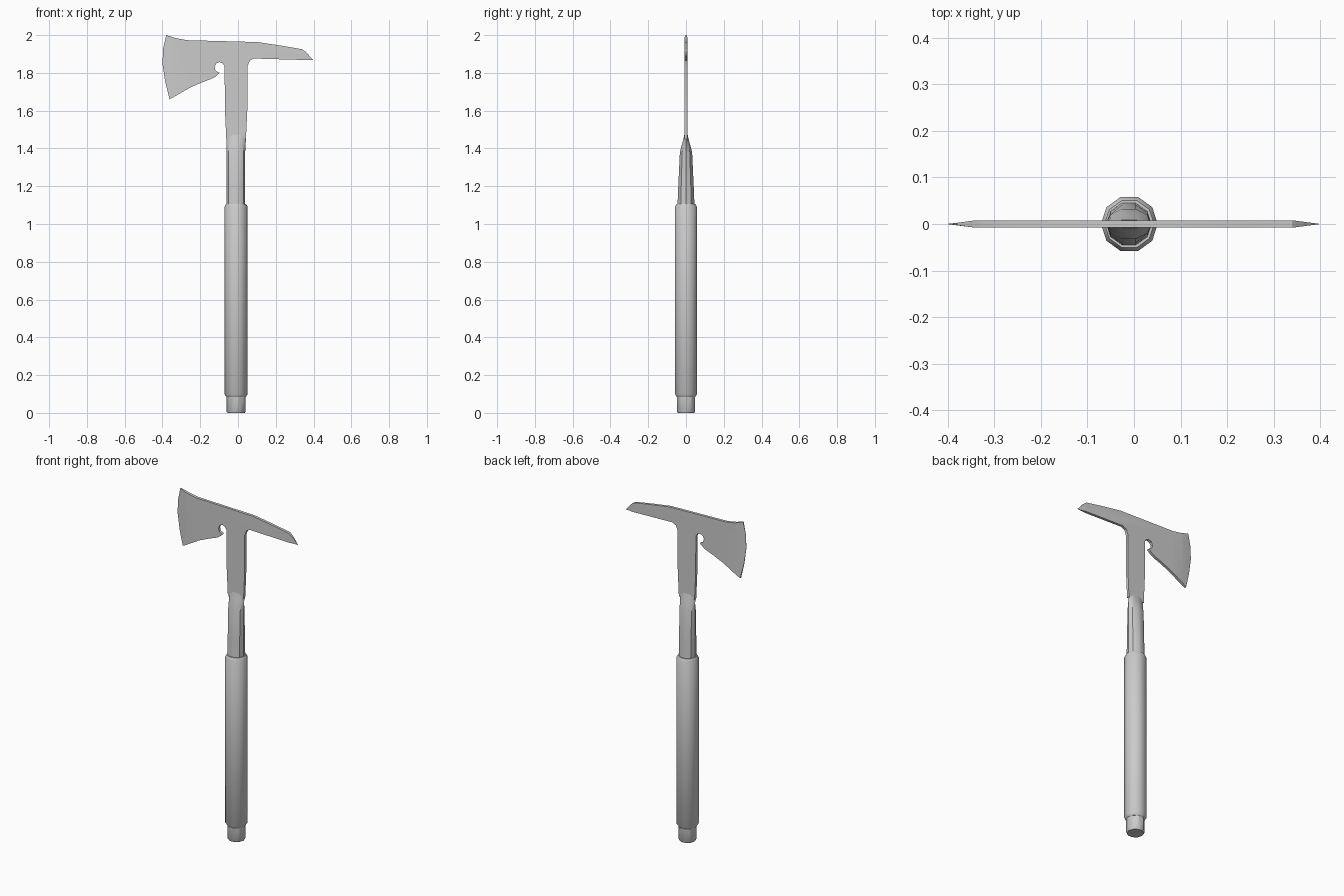
import bpy, bmesh, math
from mathutils import Vector

if "Cube" in bpy.data.objects:
    bpy.data.objects.remove(bpy.data.objects["Cube"])

SIDES = 10
HALF = 0.008  # half thickness of the steel plate


def finish(name, bm, angle=35):
    bmesh.ops.recalc_face_normals(bm, faces=bm.faces[:])
    me = bpy.data.meshes.new(name)
    bm.to_mesh(me)
    bm.free()
    ob = bpy.data.objects.new(name, me)
    bpy.context.collection.objects.link(ob)
    bpy.ops.object.select_all(action='DESELECT')
    ob.select_set(True)
    bpy.context.view_layer.objects.active = ob
    bpy.ops.object.shade_smooth_by_angle(angle=math.radians(angle))
    return ob


def loft(name, rings):
    """Ten-sided tube through rings of (z, centre x, x radius, y radius)."""
    bm = bmesh.new()
    loops = []
    for z, cx, rx, ry in rings:
        loops.append([bm.verts.new((cx + rx * math.cos(i * math.tau / SIDES),
                                    ry * math.sin(i * math.tau / SIDES), z))
                      for i in range(SIDES)])
    for a, b in zip(loops, loops[1:]):
        for i in range(SIDES):
            j = (i + 1) % SIDES
            bm.faces.new((a[i], a[j], b[j], b[i]))
    bm.faces.new(loops[0][::-1])
    bm.faces.new(loops[-1])
    return finish(name, bm)


# Butt plug under the grip
loft("butt_cap", [(0, -0.01, 0.046, 0.046), (0.006, -0.01, 0.05, 0.05),
                  (0.1, -0.01, 0.05, 0.05)])

# Grip sleeve with chamfered ends
loft("grip", [(0.084, -0.01, 0.051, 0.051), (0.098, -0.01, 0.061, 0.061),
              (1.092, -0.01, 0.061, 0.061), (1.105, -0.01, 0.053, 0.053)])

# Shaft flattening from round into the steel plate
loft("shaft", [(1.08, -0.011, 0.049, 0.048), (1.2, -0.011, 0.049, 0.043),
               (1.38, -0.011, 0.049, 0.034), (1.43, -0.010, 0.051, 0.02),
               (1.475, -0.010, 0.053, 0.0085)])

# Axe head, pick and neck as one plate outline (x, z)
outline = [
    (-0.38, 2.0), (-0.33, 1.984), (-0.27, 1.973), (-0.08, 1.968), (0.105, 1.963),
    (0.23, 1.944), (0.34, 1.925), (0.36, 1.91), (0.398, 1.867),             # pick
    (0.085, 1.876), (0.062, 1.865), (0.05, 1.835), (0.049, 1.6), (0.042, 1.45),
    (-0.062, 1.45), (-0.069, 1.6), (-0.071, 1.835),                         # neck
    (-0.08, 1.85), (-0.098, 1.857), (-0.115, 1.85), (-0.124, 1.832),
    (-0.12, 1.813), (-0.098, 1.8),                                          # notch
    (-0.122, 1.778), (-0.145, 1.767), (-0.185, 1.752), (-0.25, 1.724),
    (-0.362, 1.66), (-0.385, 1.75), (-0.4, 1.85), (-0.396, 1.93),           # blade
]


def half_thickness(x):
    return HALF * max(0.05, min(1, (0.4 - abs(x)) / 0.06))


bm = bmesh.new()
face = bm.faces.new([bm.verts.new((x, -HALF, z)) for x, z in reversed(outline)])
bmesh.ops.inset_region(bm, faces=[face], thickness=0.011, use_even_offset=True,
                       use_boundary=True)
for cut in (-0.34, 0.34):
    bmesh.ops.bisect_plane(bm, geom=bm.verts[:] + bm.edges[:] + bm.faces[:],
                           plane_co=(cut, 0, 0), plane_no=(1, 0, 0))
rim = [e for e in bm.edges if e.is_boundary]
rim_verts = {v for e in rim for v in e.verts}
for v in bm.verts:
    v.co.y = -half_thickness(v.co.x) * (0.5 if v in rim_verts else 1)

# Close the rim to the mid plane, then mirror to the back
ext = bmesh.ops.extrude_edge_only(bm, edges=rim)["geom"]
for v in ext:
    if isinstance(v, bmesh.types.BMVert):
        v.co.y = 0
dup = bmesh.ops.duplicate(bm, geom=bm.verts[:] + bm.edges[:] + bm.faces[:])["geom"]
bmesh.ops.scale(bm, vec=Vector((1, -1, 1)),
                verts=[v for v in dup if isinstance(v, bmesh.types.BMVert)])
bmesh.ops.remove_doubles(bm, verts=[v for v in bm.verts if v.co.y == 0], dist=0.00001)
finish("axe_head", bm)
